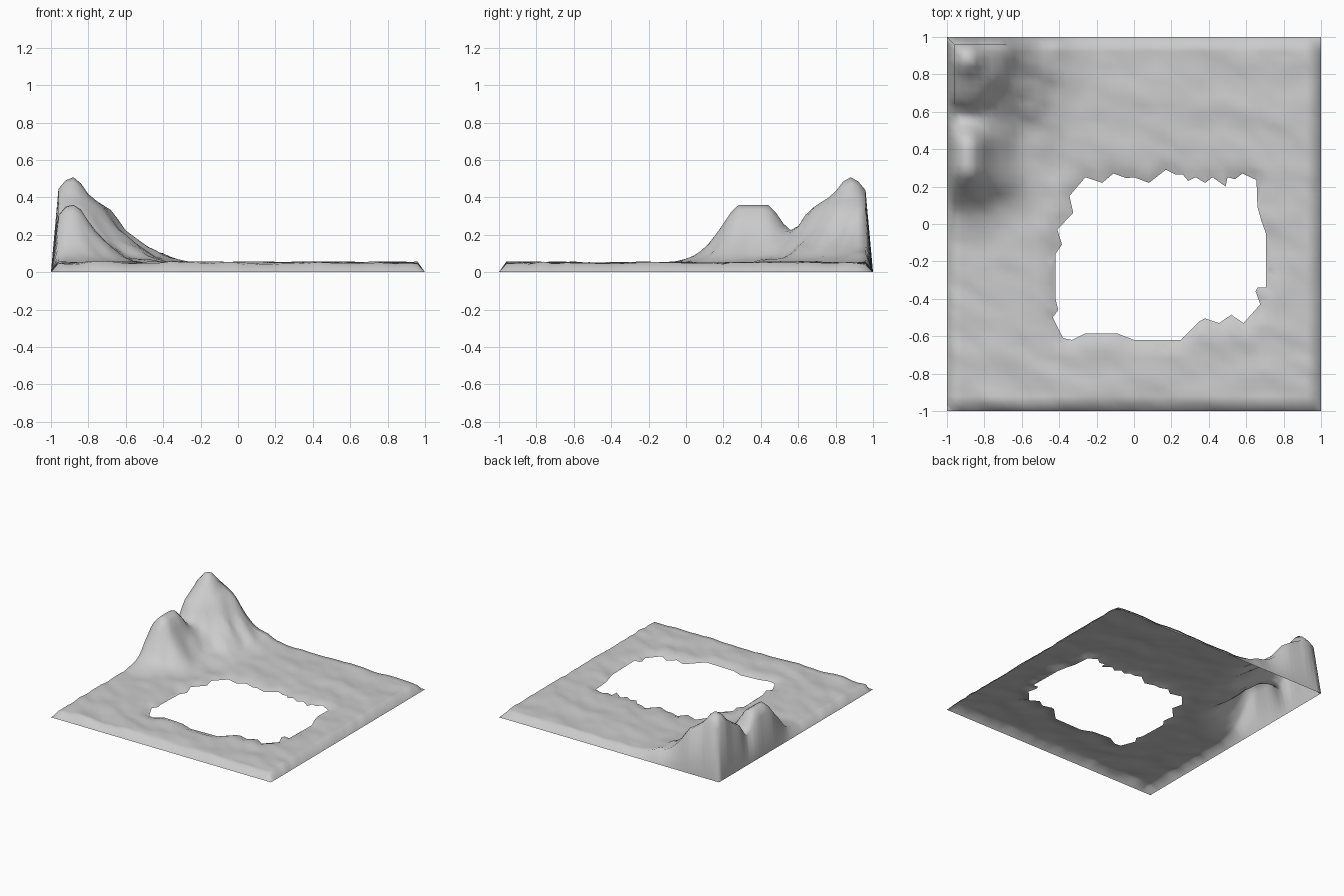
import bpy, math
from mathutils import Vector, noise, geometry

if "Cube" in bpy.data.objects:
    bpy.data.objects.remove(bpy.data.objects["Cube"])

# Ragged shoreline of the central opening (x, y)
SHORE = [(-.26,.25),(-.17,.22),(-.11,.27),(-.04,.245),(0,.25),(.08,.22),(.17,.29),(.22,.265),
         (.26,.265),(.29,.23),(.33,.25),(.38,.22),(.42,.25),(.49,.2),(.5,.25),(.54,.24),
         (.58,.27),(.655,.235),(.66,.09),(.68,.02),(.705,-.05),(.705,-.34),(.66,-.34),(.65,-.36),
         (.675,-.43),(.585,-.53),(.52,-.485),(.455,-.53),(.38,-.505),(.35,-.52),(.25,-.62),
         (.0,-.62),(-.09,-.585),(-.26,-.585),(-.33,-.62),(-.38,-.61),(-.435,-.5),(-.405,-.46),
         (-.42,-.4),(-.42,-.16),(-.385,-.11),(-.41,-.03),(-.325,.06),(-.345,.15)]
SHORE = [Vector(p) for p in SHORE]
EDGES = list(zip(SHORE, SHORE[1:] + SHORE[:1]))

# Hill profiles: (distance from summit, height)
TALL = [(0,.515),(.05,.48),(.1,.41),(.2,.34),(.28,.23),(.38,.145),(.48,.085),(.6,.055),(.75,.0)]
LOW = [(0,.36),(.03,.335),(.1,.225),(.17,.15),(.24,.09),(.32,.05),(.45,.0)]


def inside(p):
    hit = False
    for a, b in EDGES:
        if (a.y > p.y) != (b.y > p.y) and p.x < a.x + (p.y - a.y) * (b.x - a.x) / (b.y - a.y):
            hit = not hit
    return hit


def shore_distance(p):
    best = 9.0
    for a, b in EDGES:
        d = b - a
        t = min(1, max(0, (p - a).dot(d) / d.length_squared))
        best = min(best, (a + d * t - p).length)
    return best


def profile(table, d):
    for (d0, h0), (d1, h1) in zip(table, table[1:]):
        if d <= d1:
            return h0 + (h1 - h0) * (d - d0) / (d1 - d0)
    return 0.0


def height(p):
    # The outer rim touches the ground
    if max(abs(p.x), abs(p.y)) > .99:
        return 0.0
    # Gently wrinkled plain, streaked along a diagonal, dipping at the shore
    u, v = .9 * p.x - .4 * p.y, .4 * p.x + .9 * p.y
    n = noise.noise(Vector((u * 4, v * 10, .5))) + .5 * noise.noise(Vector((u * 9, v * 17, 3)))
    plain = min(.058, .05 + .013 * n)
    plain -= .02 * max(0, 1 - shore_distance(p) / .06)
    # Two hills at the back left
    wob = 1 + .12 * n
    d1 = math.hypot(p.x + .89, p.y - .88) * wob
    dy = max(0, abs(p.y - .36) - .06)
    d2 = max(0, math.hypot(p.x + .89, dy) - .02) * wob
    a, b = profile(TALL, d1), profile(LOW, d2)
    hills = max(a, b) + .02 * max(0, 1 - abs(a - b) / .08) * min(1, max(a, b) / .2)
    k = max(0, .03 - abs(hills - plain)) / .03
    return max(hills, plain) + .0075 * k * k


# Terrain: regular grid points outside the shore, joined to the shoreline
N = 50
pts = list(SHORE)
for i in range(N + 1):
    for j in range(N + 1):
        p = Vector((-1 + 2 * i / N, -1 + 2 * j / N))
        if not inside(p) and shore_distance(p) > .012:
            pts.append(p)
loop = [(i, (i + 1) % len(SHORE)) for i in range(len(SHORE))]
verts, _, tris, *_ = geometry.delaunay_2d_cdt(pts, loop, [], 0, 1e-5)
faces = [f for f in tris if not inside((verts[f[0]] + verts[f[1]] + verts[f[2]]) / 3)]

mesh = bpy.data.meshes.new("terrain")
mesh.from_pydata([(p.x, p.y, height(p)) for p in verts], [], [tuple(f) for f in faces])
mesh.validate()
mesh.shade_smooth()
terrain = bpy.data.objects.new("terrain", mesh)
bpy.context.collection.objects.link(terrain)
